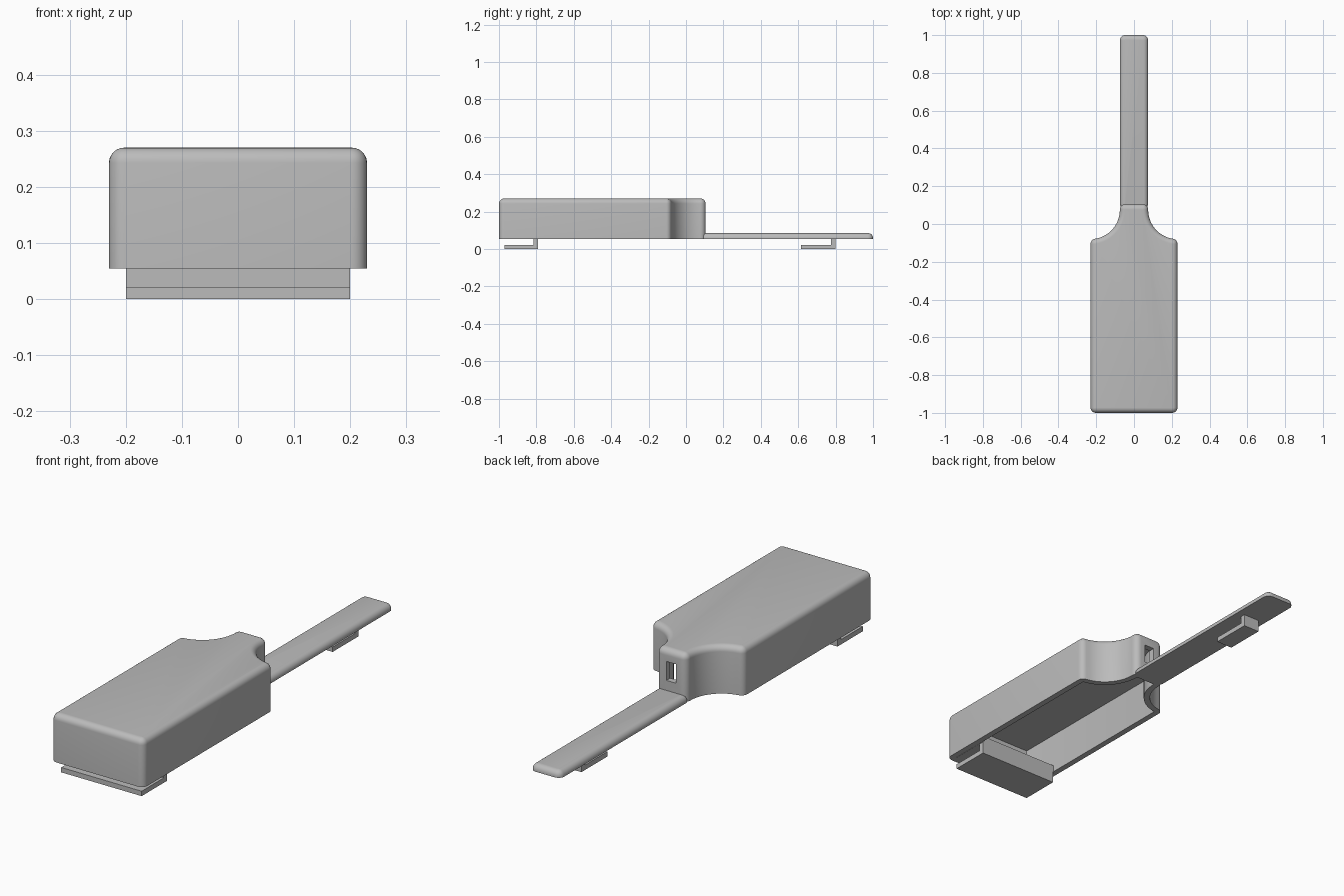
import bpy, bmesh
from math import sin, cos, pi, sqrt, atan2

if "Cube" in bpy.data.objects:
    bpy.data.objects.remove(bpy.data.objects["Cube"])

grey = bpy.data.materials.new("plain grey")
grey.use_nodes = True
grey.diffuse_color = (0.5, 0.5, 0.5, 1)
grey.node_tree.nodes["Principled BSDF"].inputs["Base Color"].default_value = (0.5, 0.5, 0.5, 1)

BASE, TOP, WALL, R = 0.055, 0.27, 0.027, 0.028


def finish(name, bm):
    bmesh.ops.recalc_face_normals(bm, faces=bm.faces)
    mesh = bpy.data.meshes.new(name)
    bm.to_mesh(mesh)
    bm.free()
    mesh.materials.append(grey)
    ob = bpy.data.objects.new(name, mesh)
    bpy.context.collection.objects.link(ob)
    return ob


def smooth(ob):
    bpy.ops.object.select_all(action="DESELECT")
    ob.select_set(True)
    bpy.context.view_layer.objects.active = ob
    bpy.ops.object.shade_smooth_by_angle(angle=pi / 5)


def arc(cx, cy, r, a, b, n):
    return [(cx + r * cos(a + (b - a) * i / n), cy + r * sin(a + (b - a) * i / n))
            for i in range(n + 1)]


def mirrored(half):
    return half + [(-x, y) for x, y in reversed(half)]


def case_outline(d):
    """Case outline, moved inwards by d: rounded body, scooped shoulders, neck."""
    sx, sy, sr = 0.23, 0.075, 0.155
    cx = 0.23 - R
    dy = sqrt((sr + R) ** 2 - (sx - cx) ** 2)
    a = atan2(dy, sx - cx)
    half = arc(cx, -1 + R, R - d, -pi / 2, 0, 6)
    half += arc(cx, sy - dy, R - d, 0, a, 6)
    half += arc(sx, sy, sr + d, a + pi, pi, 14)[1:]
    half += arc(0.075 - R, 0.105 - R, R - d, 0, pi / 2, 6)
    return mirrored(half)


def strip_outline(d):
    """Outline of the long flat handle."""
    cx = 0.075 - R
    return mirrored(arc(cx, 0.08 + R, R - d, -pi / 2, 0, 6)
                    + arc(cx, 1 - R, R - d, 0, pi / 2, 6))


def rounded_rings(outline, z0, z1, r):
    """Stack of (outline, height) with a rounded top edge."""
    rings = [(outline(0), z0)]
    for i in range(7):
        t = pi / 2 * i / 6
        rings.append((outline(r * (1 - cos(t))), z1 - r + r * sin(t)))
    return rings


def skin(bm, rings):
    loops = [[bm.verts.new((x, y, z)) for x, y in pts] for pts, z in rings]
    for lo, hi in zip(loops, loops[1:]):
        n = len(lo)
        for i in range(n):
            j = (i + 1) % n
            bm.faces.new((lo[i], lo[j], hi[j], hi[i]))
    bm.faces.new(loops[0])
    bm.faces.new(loops[-1])


def box(name, x, y0, y1, z0, z1):
    bm = bmesh.new()
    skin(bm, [([(-x, y0), (x, y0), (x, y1), (-x, y1)], z) for z in (z0, z1)])
    return finish(name, bm)


def hook(name, x, y0, y1):
    """L-shaped hook: flat tongue pointing forwards, upright at its back."""
    t = 0.025
    profile = [(y0, 0), (y1, 0), (y1, BASE), (y1 - t, BASE), (y1 - t, 0.022), (y0, 0.022)]
    bm = bmesh.new()
    sides = [[bm.verts.new((s * x, y, z)) for y, z in profile] for s in (-1, 1)]
    for side in sides:
        bm.faces.new(side)
    for i in range(len(profile)):
        j = (i + 1) % len(profile)
        bm.faces.new((sides[0][i], sides[0][j], sides[1][j], sides[1][i]))
    return finish(name, bm)


# Hollow case: the skin runs from the ceiling down the inside and up the outside
bm = bmesh.new()
inner = case_outline(WALL)
skin(bm, [(inner, TOP - 0.03), (inner, BASE)] + rounded_rings(case_outline, BASE, TOP, WALL))
case = finish("case", bm)

# Slot through the back of the neck
cutter = box("slot_cutter", 0.024, 0.05, 0.15, 0.13, 0.215)
cutter.hide_render = True
cut = case.modifiers.new("slot", "BOOLEAN")
cut.operation = "DIFFERENCE"
cut.solver = "EXACT"
cut.object = cutter
bpy.context.view_layer.objects.active = case
bpy.ops.object.modifier_apply(modifier=cut.name)
bpy.data.objects.remove(cutter)
smooth(case)

# Floor behind the front wall, carrying the wide hook
box("front_floor", 0.202, -0.974, -0.79, BASE, BASE + 0.03)

# Long flat handle
bm = bmesh.new()
skin(bm, rounded_rings(strip_outline, BASE, 0.085, 0.025))
smooth(finish("handle_strip", bm))

# Hooks under the case and the handle
hook("front_hook", 0.2, -0.97, -0.79)
hook("handle_hook", 0.04, 0.615, 0.8)
